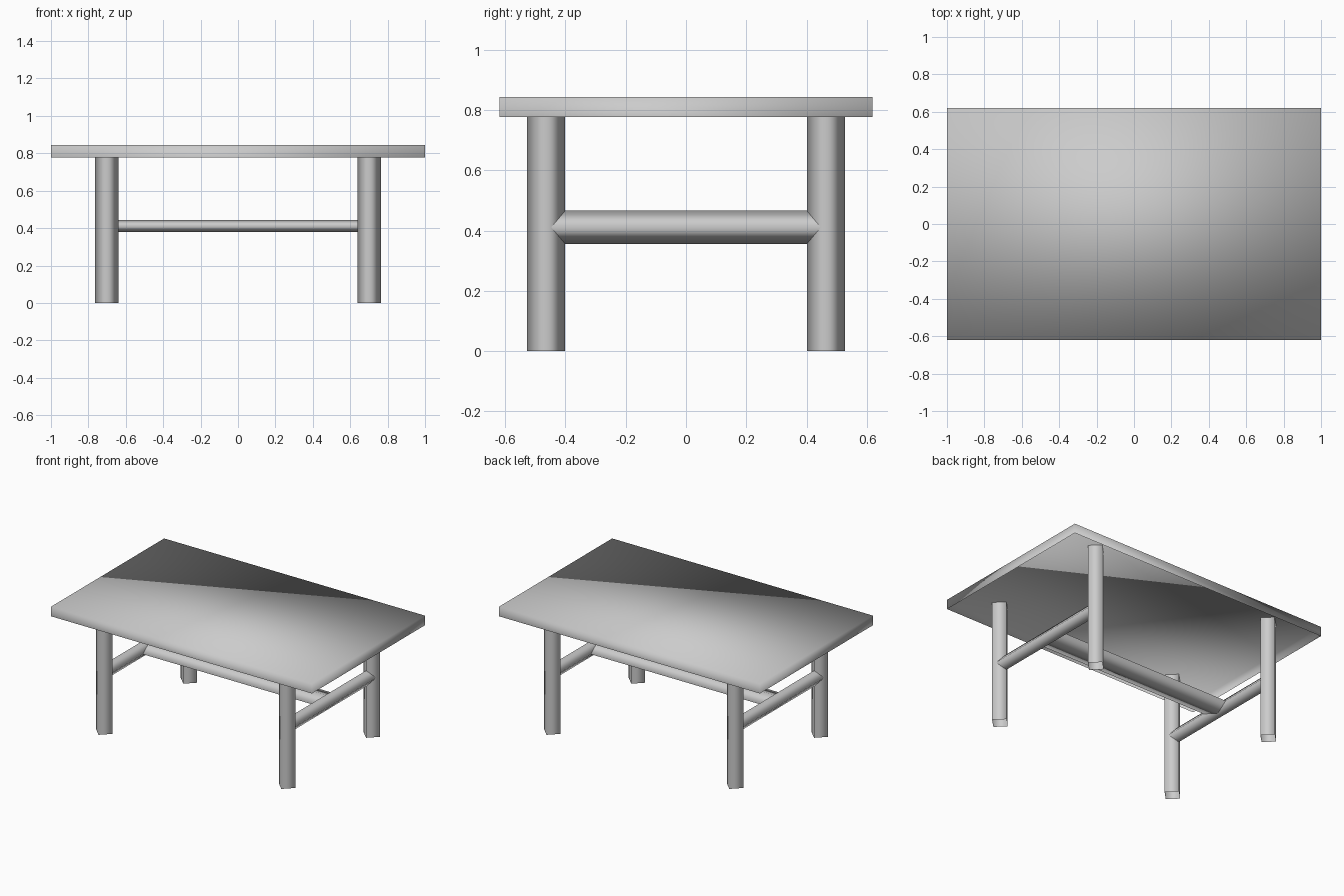
import bpy, bmesh
from mathutils import Vector

if "Cube" in bpy.data.objects:
    bpy.data.objects.remove(bpy.data.objects["Cube"])


def finish(name, bm):
    for f in bm.faces:
        f.smooth = True
    mesh = bpy.data.meshes.new(name)
    bm.to_mesh(mesh)
    bm.free()
    obj = bpy.data.objects.new(name, mesh)
    bpy.context.collection.objects.link(obj)
    return obj


def diamond_bar(name, start, end, half_u, half_v):
    """Open four-sided bar whose corners lie at +-half_u and +-half_v."""
    bm = bmesh.new()
    offsets = [Vector(half_u), Vector(half_v), -Vector(half_u), -Vector(half_v)]
    a, b = ([bm.verts.new(Vector(p) + o) for o in offsets] for p in (start, end))
    for i in range(4):
        j = (i + 1) % 4
        bm.faces.new((a[i], a[j], b[j], b[i]))
    # point every side away from the bar's axis
    mid = (Vector(start) + Vector(end)) / 2
    for f in bm.faces:
        f.normal_update()
        if f.normal.dot(f.calc_center_median() - mid) < 0:
            f.normal_flip()
    return finish(name, bm)


LEG_X, LEG_Y = 0.701, 0.464
TOP_LOW, TOP_HIGH = 0.777, 0.844

# Table top slab, open underneath
bm = bmesh.new()
bmesh.ops.create_cube(bm, size=1)
bmesh.ops.scale(bm, vec=(2, 1.238, TOP_HIGH - TOP_LOW), verts=bm.verts)
bmesh.ops.translate(bm, vec=(0, 0, (TOP_LOW + TOP_HIGH) / 2), verts=bm.verts)
bm.normal_update()
underside = [f for f in bm.faces if f.normal.z < -0.5]
bmesh.ops.delete(bm, geom=underside, context='FACES_ONLY')
finish("table_top", bm)

for side, sx in (("left", -1), ("right", 1)):
    x = sx * LEG_X
    # Legs, reaching up to the inside of the top
    for end, sy in (("front", -1), ("back", 1)):
        y = sy * LEG_Y
        diamond_bar(f"{end}_{side}_leg", (x, y, 0), (x, y, TOP_HIGH),
                    (0.063, 0, 0), (0, 0.063, 0))
    # Side rail between front and back legs
    diamond_bar(f"{side}_rail", (x, -LEG_Y, 0.411), (x, LEG_Y, 0.411),
                (0.046, 0, 0), (0, 0, 0.055))

# Long flat stretcher joining the side rails
diamond_bar("stretcher", (-LEG_X, 0, 0.411), (LEG_X, 0, 0.411),
            (0, 0.107, 0), (0, 0, 0.033))
